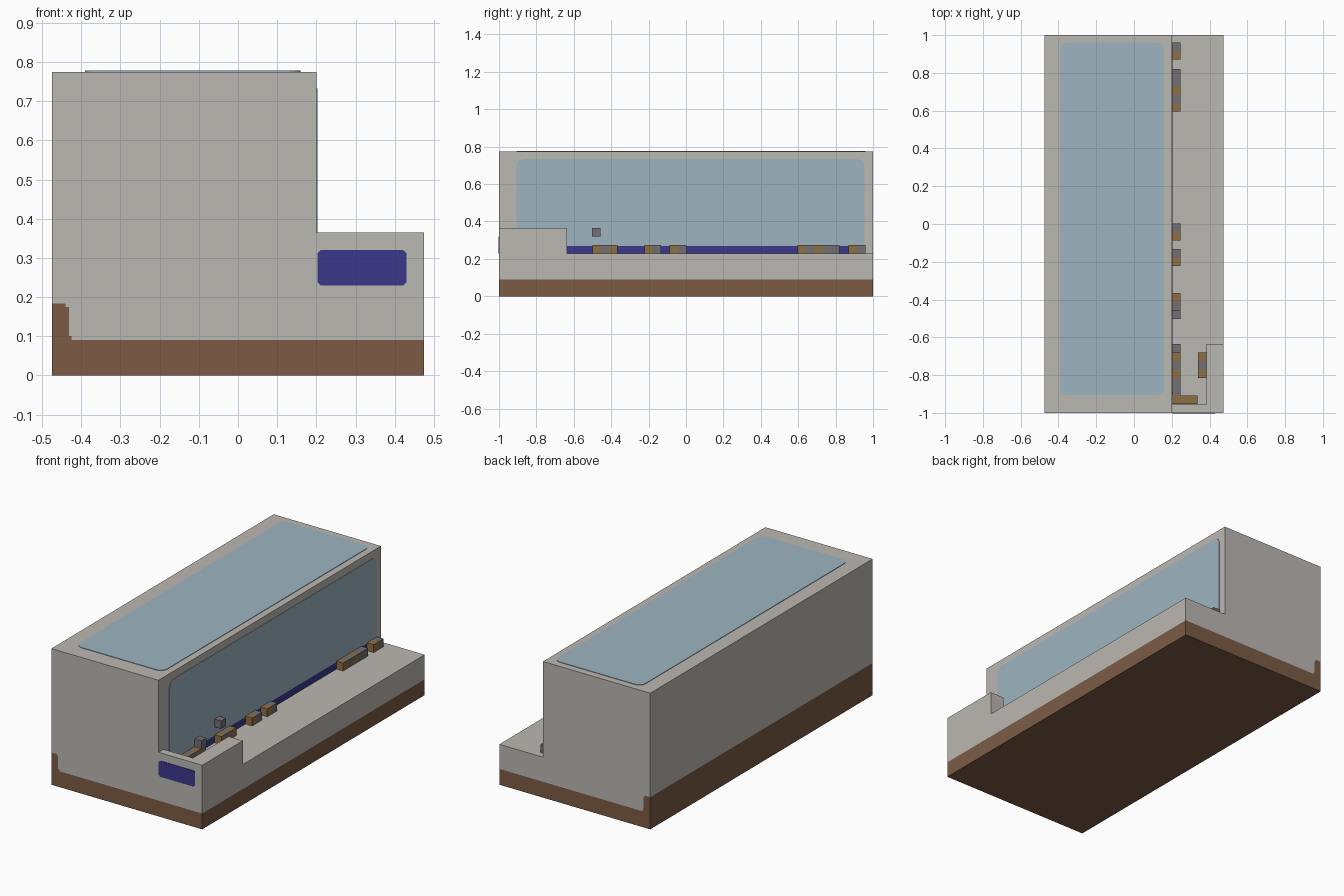
import bpy, bmesh, math
from mathutils import Vector

if "Cube" in bpy.data.objects:
    bpy.data.objects.remove(bpy.data.objects["Cube"])


def material(name, rgb):
    m = bpy.data.materials.new(name)
    m.use_nodes = True
    m.diffuse_color = (*rgb, 1)
    m.node_tree.nodes["Principled BSDF"].inputs["Base Color"].default_value = (*rgb, 1)
    return m


STONE = material("pale stone", (0.50, 0.48, 0.45))
EARTH = material("brown earth", (0.20, 0.105, 0.06))
GLASS = material("pale blue", (0.34, 0.46, 0.53))
NAVY = material("deep blue", (0.044, 0.04, 0.26))
GOLD = material("ochre", (0.27, 0.16, 0.06))
GREY = material("grey", (0.17, 0.16, 0.17))


def prism(name, outline, axis, start, end, mat):
    """Extrude a 2D outline along an axis; the outline uses the other two axes in order."""
    def place(p, d):
        c = list(p)
        c.insert("xyz".index(axis), d)
        return Vector(c)
    bm = bmesh.new()
    face = bm.faces.new([bm.verts.new(place(p, start)) for p in outline])
    grown = bmesh.ops.extrude_face_region(bm, geom=[face])["geom"]
    shift = place((0, 0), end - start)
    bmesh.ops.translate(bm, verts=[v for v in grown if isinstance(v, bmesh.types.BMVert)], vec=shift)
    bmesh.ops.recalc_face_normals(bm, faces=bm.faces)
    mesh = bpy.data.meshes.new(name)
    bm.to_mesh(mesh)
    bm.free()
    mesh.materials.append(mat)
    ob = bpy.data.objects.new(name, mesh)
    bpy.context.collection.objects.link(ob)
    return ob


def rect(a0, b0, a1, b1, top=0.0, bottom=0.0, steps=5):
    """Rectangle outline with optional corner radii on its low-b and high-b sides."""
    pts = []
    for a, b, sa, sb, r, turn in ((a0, b0, 1, 1, bottom, 180), (a1, b0, -1, 1, bottom, 270),
                                  (a1, b1, -1, -1, top, 0), (a0, b1, 1, -1, top, 90)):
        if not r:
            pts.append((a, b))
            continue
        for i in range(steps + 1):
            t = math.radians(turn + 90 * i / steps)
            pts.append((a + sa * r + r * math.cos(t), b + sb * r + r * math.sin(t)))
    return pts


# Brown base with a raised lip along one side
lip = [(0.475, 0.09), (-0.425, 0.09), (-0.425, 0.1), (-0.432, 0.1),
       (-0.432, 0.175), (-0.44, 0.175), (-0.44, 0.183), (-0.475, 0.183)]
prism("base", [(-0.475, 0), (0.475, 0)] + lip, "y", -1, 1, EARTH)

# Stone body, tall block and lower ledge
body = prism("body", lip + [(-0.475, 0.775), (0.2, 0.775), (0.2, 0.365), (0.475, 0.365)],
             "y", -1, 1, STONE)

# Cut the ledge down, leaving a corner parapet at the front
cutter = prism("ledge_cutter", [(0.2, -0.955), (0.385, -0.955), (0.385, -0.635),
                                (0.6, -0.635), (0.6, 1.1), (0.2, 1.1)], "z", 0.23, 0.6, STONE)
cutter.hide_render = True
cut = body.modifiers.new("ledge", "BOOLEAN")
cut.operation = "DIFFERENCE"
cut.solver = "EXACT"
cut.object = cutter
bpy.context.view_layer.objects.active = body
bpy.ops.object.modifier_apply(modifier=cut.name)
bpy.data.objects.remove(cutter)

# Painted panels
THIN = 0.003
prism("roof_panel", rect(-0.39, -0.905, 0.16, 0.96, 0.04, 0.04), "z", 0.775, 0.775 + THIN, GLASS)
prism("side_panel", rect(-0.905, 0.27, 0.955, 0.733, 0.04), "x", 0.2, 0.2 + THIN, GLASS)
prism("side_stripe", rect(-0.905, 0.23, 0.955, 0.27), "x", 0.2, 0.2 + THIN, NAVY)
prism("front_panel", rect(0.203, 0.23, 0.43, 0.32, 0.008, 0.008, 1), "y", -1 - THIN, -1, NAVY)

# Small blocks on the ledge
S = 0.045
count = 0


def block(x, y, mat, z=0.23):
    global count
    count += 1
    prism(f"block_{count}", rect(x, y, x + S, y + S), "z", z, z + S, mat)


# Each row starts at its front end; letters give the colours going back
COLOURS = {"o": GOLD, "g": GREY}
rows = [(0.2, 0.87, "og"), (0.2, 0.595, "ogogg"), (0.2, -0.087, "og"), (0.2, -0.223, "og"),
        (0.2, -0.5, "ogo"), (0.2, -0.953, "oggogog"), (0.34, -0.815, "ogo")]
for x, y, letters in rows:
    for i, letter in enumerate(letters):
        block(x, y + i * S, COLOURS[letter])
for i in (1, 2):
    block(0.2 + i * S, -0.953, GOLD)

# Raised blocks
block(0.2, -0.68, GREY, 0.275)
block(0.2, -0.502, GREY, 0.32)
